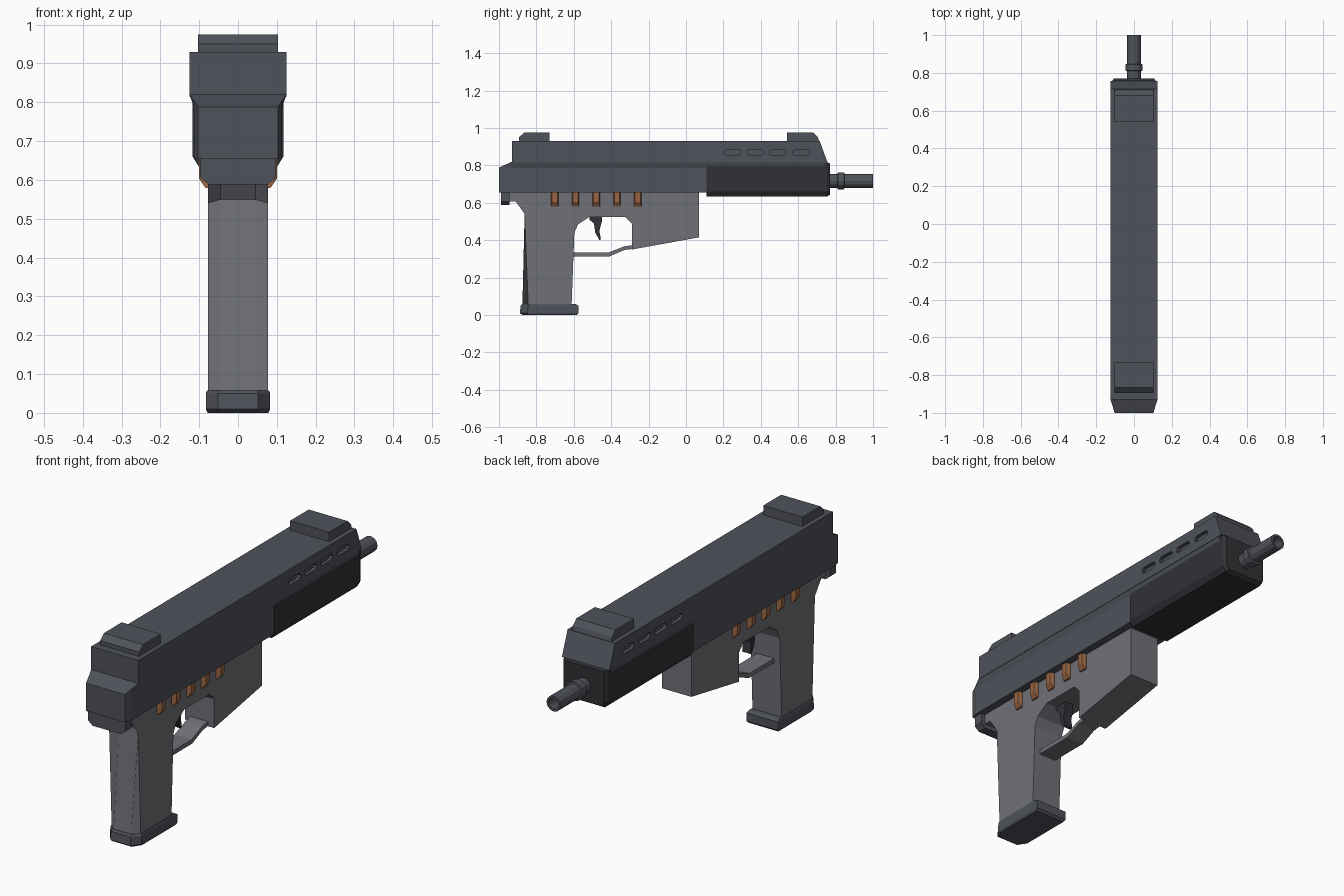
import bpy, bmesh
from math import sin, cos, pi

if "Cube" in bpy.data.objects:
    bpy.data.objects.remove(bpy.data.objects["Cube"])


def material(name, rgb):
    m = bpy.data.materials.new(name)
    m.diffuse_color = (*rgb, 1)
    m.use_nodes = True
    m.node_tree.nodes["Principled BSDF"].inputs["Base Color"].default_value = m.diffuse_color
    return m


SLATE = material("slate", (0.08, 0.085, 0.105))
GREY = material("grey", (0.16, 0.165, 0.185))
DARK = material("dark", (0.03, 0.031, 0.036))
BROWN = material("brown", (0.32, 0.13, 0.055))


def finish(name, bm, mat):
    bmesh.ops.recalc_face_normals(bm, faces=bm.faces)
    me = bpy.data.meshes.new(name)
    bm.to_mesh(me)
    bm.free()
    me.materials.append(mat)
    ob = bpy.data.objects.new(name, me)
    bpy.context.collection.objects.link(ob)
    return ob


def loft(name, rings, mat, bevel_edges=(), bevel=0):
    """Skin matching closed rings of 3D points and cap both ends."""
    bm = bmesh.new()
    vs = [[bm.verts.new(p) for p in r] for r in rings]
    n = len(vs[0])
    for a, b in zip(vs, vs[1:]):
        for i in range(n):
            j = (i + 1) % n
            bm.faces.new((a[i], a[j], b[j], b[i]))
    bm.faces.new(vs[0])
    bm.faces.new(vs[-1])
    if bevel:
        es = [bm.edges.get((r[i], r[i + 1])) for r in vs for i in bevel_edges]
        bmesh.ops.bevel(bm, geom=es, offset=bevel, segments=1, affect='EDGES')
    return finish(name, bm, mat)


def prism(name, pts, x0, x1, mat, **kw):
    """Extrude a side profile (y, z) across x."""
    return loft(name, [[(x, y, z) for y, z in pts] for x in (x0, x1)], mat, **kw)


def sym(y, half):
    """Cross-section ring at y from its right half (x, z) points."""
    return [(x, y, z) for x, z in half] + [(-x, y, z) for x, z in reversed(half)]


# Upper slide with sloped front
slide = prism("upper_slide", [(-0.93, 0.815), (-0.93, 0.93), (0.715, 0.93),
                              (0.757, 0.815)], -0.125, 0.125, SLATE)

# Recessed side vents
for k, yc in enumerate((0.25, 0.37, 0.49, 0.615)):
    cap = []
    for i in range(10):
        a = -pi / 2 + pi * (i % 5) / 4 + (pi if i > 4 else 0)
        cap.append((yc + (0.03 if i < 5 else -0.03) + 0.015 * cos(a),
                    0.869 + 0.015 * sin(a)))
    for s in (-1, 1):
        c = prism(f"vent_cutter_{k}_{s}", cap, s * 0.108, s * 0.15, DARK)
        c.hide_render = True
        c.display_type = 'WIRE'
        m = slide.modifiers.new("vent", 'BOOLEAN')
        m.operation, m.solver, m.object = 'DIFFERENCE', 'EXACT', c

# Lower slide with tapered rear
loft("lower_slide", [
    sym(-1.0, [(0.103, 0.788), (0.103, 0.78), (0.103, 0.655)]),
    sym(-0.965, [(0.113, 0.804), (0.113, 0.785), (0.113, 0.655)]),
    sym(-0.93, [(0.125, 0.82), (0.113, 0.785), (0.113, 0.655)]),
    sym(0.74, [(0.125, 0.82), (0.113, 0.785), (0.113, 0.655)])], SLATE)

# Dark handguard under the muzzle end
guard = [(0.117, 0.815), (0.117, 0.66), (0.1, 0.633)]
loft("handguard", [sym(0.11, guard), sym(0.755, guard),
                   sym(0.77, [(0.107, 0.81), (0.107, 0.665), (0.093, 0.643)])], DARK)

# Sights
prism("rear_sight", [(-0.893, 0.925), (-0.893, 0.95), (-0.865, 0.975),
                     (-0.73, 0.975), (-0.73, 0.925)], -0.103, 0.103, SLATE)
prism("front_sight", [(0.54, 0.925), (0.54, 0.975), (0.68, 0.975),
                      (0.705, 0.95), (0.713, 0.925)], -0.103, 0.103, SLATE)

# Barrel with collar and open bore
barrel = [(0.74, 0.037), (0.81, 0.037), (0.812, 0.046), (0.845, 0.046),
          (0.847, 0.037), (1.0, 0.037), (1.0, 0.026), (0.86, 0.026)]
loft("barrel", [[(r * cos(2 * pi * i / 12), y, 0.717 + r * sin(2 * pi * i / 12))
                 for i in range(12)] for y, r in barrel], SLATE)

# Grip and frame in one profile, chamfered down the back
prism("grip_frame", [(-0.95, 0.66), (-0.95, 0.608), (-0.87, 0.605), (-0.83, 0.55),
                     (-0.875, 0.04), (-0.612, 0.04), (-0.597, 0.44), (-0.577, 0.485),
                     (-0.515, 0.525), (-0.325, 0.525), (-0.29, 0.49), (-0.29, 0.35),
                     (0.07, 0.415), (0.07, 0.66)],
      -0.077, 0.077, GREY, bevel_edges=(2, 3), bevel=0.032)

# Rear plate below the slide
loft("rear_plate", [sym(y, [(0.098, 0.66), (0.098, 0.607), (0.075, 0.588)])
                    for y in (-0.99, -0.945)], SLATE)


# Magazine base with chamfered rear corners
def base_ring(z, y0, y1, w):
    return [(-0.052, y0, z), (-w, y0 + 0.04, z), (-w, y1, z),
            (w, y1, z), (w, y0 + 0.04, z), (0.052, y0, z)]


loft("magazine_base", [base_ring(0, -0.875, -0.585, 0.078),
                       base_ring(0.01, -0.888, -0.575, 0.083),
                       base_ring(0.05, -0.884, -0.575, 0.083),
                       base_ring(0.058, -0.876, -0.59, 0.08)], SLATE)

# Trigger guard and trigger
prism("trigger_guard", [(-0.61, 0.313), (-0.41, 0.313), (-0.33, 0.347), (-0.28, 0.354),
                        (-0.28, 0.374), (-0.33, 0.367), (-0.415, 0.334),
                        (-0.61, 0.334)], -0.045, 0.045, GREY)
prism("trigger", [(-0.515, 0.535), (-0.515, 0.508), (-0.492, 0.49), (-0.485, 0.44),
                  (-0.463, 0.4), (-0.455, 0.405), (-0.463, 0.45), (-0.45, 0.5),
                  (-0.45, 0.535)], -0.022, 0.022, DARK)

# Brown side studs, five per side
for k in range(5):
    yc = -0.702 + 0.111 * k
    for s in (-1, 1):
        rings = [[(s * x, yc - h, z), (s * x, yc + h, z),
                  (s * x, yc + h, 0.66), (s * x, yc - h, 0.66)]
                 for x, h, z in ((0.07, 0.019, 0.578), (0.084, 0.019, 0.58),
                                 (0.1, 0.014, 0.603))]
        loft(f"side_stud_{k}_{'right' if s > 0 else 'left'}", rings, BROWN)
